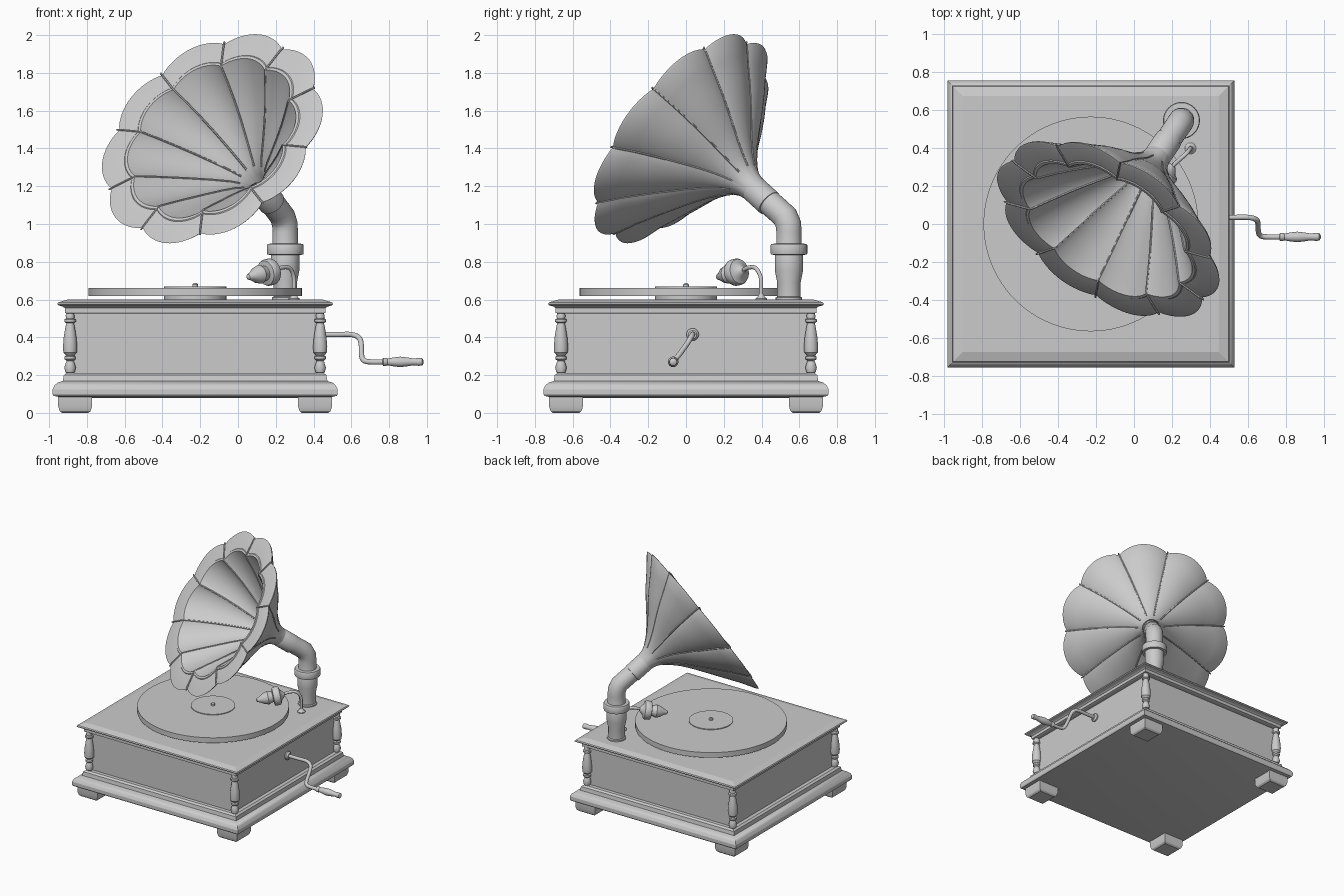
import bpy, bmesh
from math import sin, cos, pi, radians
from mathutils import Vector as V

if "Cube" in bpy.data.objects:
    bpy.data.objects.remove(bpy.data.objects["Cube"])

CX = -0.227  # centre of the cabinet in x


def loft(name, rings, angle=35, loop=False):
    """Skin a list of equal-length rings; cap the ends unless they loop."""
    bm = bmesh.new()
    rows = [[bm.verts.new(p) for p in r] for r in rings]
    n = len(rows[0])
    pairs = list(zip(rows, rows[1:])) + ([(rows[-1], rows[0])] if loop else [])
    for a, b in pairs:
        for i in range(n):
            j = (i + 1) % n
            bm.faces.new((a[i], a[j], b[j], b[i]))
    if not loop:
        bm.faces.new(rows[0])
        bm.faces.new(rows[-1])
    bmesh.ops.recalc_face_normals(bm, faces=bm.faces)
    me = bpy.data.meshes.new(name)
    bm.to_mesh(me)
    bm.free()
    ob = bpy.data.objects.new(name, me)
    bpy.context.collection.objects.link(ob)
    bpy.ops.object.select_all(action='DESELECT')
    ob.select_set(True)
    bpy.context.view_layer.objects.active = ob
    bpy.ops.object.shade_smooth_by_angle(angle=radians(angle))
    return ob


def square(name, cx, cy, profile, angle=25):
    return loft(name, [[(cx + sx * h, cy + sy * h, z) for sx, sy in
                        ((-1, -1), (1, -1), (1, 1), (-1, 1))] for h, z in profile], angle)


def lathe(name, origin, axis, profile, n=32):
    """profile = (radius, distance along axis)."""
    o, a = V(origin), V(axis).normalized()
    u = a.orthogonal().normalized()
    w = a.cross(u)
    return loft(name, [[o + a * d + (u * cos(2 * pi * i / n) + w * sin(2 * pi * i / n)) * r
                        for i in range(n)] for r, d in profile])


def sweep(name, pts, radii, n=12):
    pts = [V(p) for p in pts]
    rings, u = [], None
    for k, p in enumerate(pts):
        t = (pts[min(k + 1, len(pts) - 1)] - pts[max(k - 1, 0)]).normalized()
        u = t.orthogonal() if u is None else u - t * u.dot(t)
        u.normalize()
        w = t.cross(u)
        r = radii[k] if isinstance(radii, (list, tuple)) else radii
        rings.append([p + (u * cos(2 * pi * i / n) + w * sin(2 * pi * i / n)) * r for i in range(n)])
    return loft(name, rings, 40)


def smooth_path(pts, steps=5):
    """Catmull-Rom samples through the points."""
    p = [V(q) for q in pts]
    p = [p[0] * 2 - p[1]] + p + [p[-1] * 2 - p[-2]]
    out = []
    for a, b, c, d in zip(p, p[1:], p[2:], p[3:]):
        for k in range(steps):
            t = k / steps
            out.append(0.5 * (2 * b + (c - a) * t + (2 * a - 5 * b + 4 * c - d) * t * t
                              + (3 * b - a - 3 * c + d) * t ** 3))
    return out + [p[-2]]


# Cabinet: stepped plinth, body and lid
square("plinth", CX, 0, [(.70, .08), (.75, .09), (.755, .1), (.755, .125), (.745, .145), (.728, .16),
                         (.705, .167), (.70, .17), (.695, .2), (.68, .212)])
square("cabinet_body", CX, 0, [(.65, .2), (.65, .54)])
square("lid", CX, 0, [(.675, .525), (.69, .53), (.69, .555), (.70, .562), (.725, .57), (.73, .577),
                      (.725, .585), (.675, .60)], 10)

# Feet and corner balusters
for sx in (-1, 1):
    for sy in (-1, 1):
        tag = ("left" if sx < 0 else "right") + ("_front" if sy < 0 else "_back")
        foot = square("foot_" + tag, CX + sx * .635, sy * .635,
                      [(.07, 0), (.082, .01), (.09, .035), (.09, .09)])
        lathe("baluster_" + tag, (CX + sx * .662, sy * .662, 0), (0, 0, 1),
              [(.012, .205), (.025, .215), (.031, .24), (.022, .268), (.018, .275), (.03, .285),
               (.03, .298), (.022, .304), (.036, .32), (.038, .35), (.034, .40), (.024, .46),
               (.02, .475), (.031, .482), (.031, .495), (.022, .50), (.024, .515), (.018, .53)], 20)

# Turntable
lathe("platter_hub", (CX, 0, 0), (0, 0, 1), [(.165, .595), (.165, .63)], 48)
lathe("platter", (CX, 0, 0), (0, 0, 1), [(.565, .62), (.565, .662)], 96)
lathe("record_label", (CX, 0, 0), (0, 0, 1), [(.165, .66), (.165, .668)], 48)
lathe("spindle", (CX, 0, 0), (0, 0, 1), [(.015, .66), (.015, .68), (.008, .687)], 16)

# Horn axis: a slightly bent line from the pipe end to the mouth
P, M = V((.125, .36, 1.185)), V((-.137, -.03, 1.4525))
PIPE = V((-.445, -.658, .605)).normalized()
MOUTH = V((-.46, -.70, .544)).normalized()
C = P + PIPE * .27
UP = V((.066, .358, .516))  # direction of the first notch
PETALS = 10


def horn_point(s, r, th):
    c = P * (1 - s) ** 2 + C * 2 * s * (1 - s) + M * s * s
    n = PIPE.lerp(MOUTH, s).normalized()
    u = (UP - n * UP.dot(n)).normalized()
    return c + (u * cos(th) + n.cross(u) * sin(th)) * r


def lobe(s, th):
    return 1 + .085 * min(1, max(0, s) * 1.6) * abs(sin(PETALS * th / 2)) ** .8


# Horn: fluted outer shell, flat lip and inner bowl in one loop
OUTER = [(0, .07), (.08, .078), (.16, .098), (.25, .138), (.35, .192), (.45, .255), (.57, .335),
         (.7, .42), (.85, .515), (.975, .603), (.995, .61)]
INNER = [(1.0, .60), (1.0, .485), (1.008, .48), (1.008, .465), (.99, .458), (.85, .395), (.7, .325),
         (.55, .25), (.4, .172), (.28, .11), (.2, .075), (.12, .048), (.0, .04)]
N = PETALS * 16
loft("horn", [[horn_point(s, r * lobe(s, 2 * pi * i / N), 2 * pi * i / N) for i in range(N)]
              for s, r in OUTER + INNER], 32)

# Seam wires in the notches
for k in range(PETALS):
    th = 2 * pi * k / PETALS
    seam = [(s, r) for s, r in OUTER[2:]] + [(1.0, .625), (1.008, .6), (1.008, .47)] + INNER[4:-2]
    sweep("horn_seam_%d" % k, [horn_point(s, r, th) for s, r in seam], .0055, 6)

# Neck pipe with elbow, its collars and the swivel ring
E = V((.25, .545, 1.02))
Z = V((0, 0, 1))
base = V((.25, .545, 0))
sweep("neck_pipe",
      [base + Z * z for z in (.595, .69, .755, .84, .86, .96)] +
      [E - Z * .025 + PIPE * .004, E + PIPE * .03, E + PIPE * .08, P],
      [.062, .062, .075, .075, .067, .067, .068, .068, .067, .067], 32)
lathe("swivel_ring", base, Z, [(.07, .836), (.095, .838), (.097, .845), (.097, .888), (.093, .895), (.07, .896)], 40)
lathe("horn_collar", P - PIPE * .125, PIPE, [(.066, 0), (.072, .003), (.072, .125), (.066, .135)])
lathe("neck_foot", base, Z, [(.07, .595), (.07, .61), (.062, .615)])

# Sound box with its bracket
tip = V((.05, .165, .718))
lathe("sound_box", tip, (.14, .125, .033),
      [(.004, 0), (.014, .006), (.024, .03), (.042, .06), (.05, .09), (.042, .11), (.04, .125),
       (.066, .13), (.071, .14), (.071, .17), (.066, .18), (.045, .186), (.03, .2), (.014, .215)])
sweep("sound_box_bracket", smooth_path([(.19, .29, .752), (.235, .335, .77), (.275, .37, .765),
                                        (.295, .395, .72), (.297, .398, .66), (.297, .398, .6)]), .011)
lathe("bracket_base", (.297, .398, 0), Z, [(.03, .595), (.03, .606), (.02, .613), (.012, .63)], 20)

# Crank
sweep("crank_rod", smooth_path([(.40, .035, .415), (.52, .035, .415), (.60, .035, .415), (.64, .025, .398),
                                (.652, .005, .365), (.654, -.035, .31), (.664, -.06, .28),
                                (.70, -.068, .27), (.80, -.068, .27)]), .014)
lathe("crank_flange", (.415, .035, .415), (1, 0, 0), [(.033, 0), (.033, .018), (.022, .03)], 20)
lathe("crank_handle", (.765, -.068, .27), (1, 0, 0),
      [(.016, 0), (.022, .004), (.022, .02), (.018, .026), (.024, .06), (.028, .095), (.024, .13),
       (.018, .165), (.021, .19), (.02, .21), (.008, .218)], 20)
